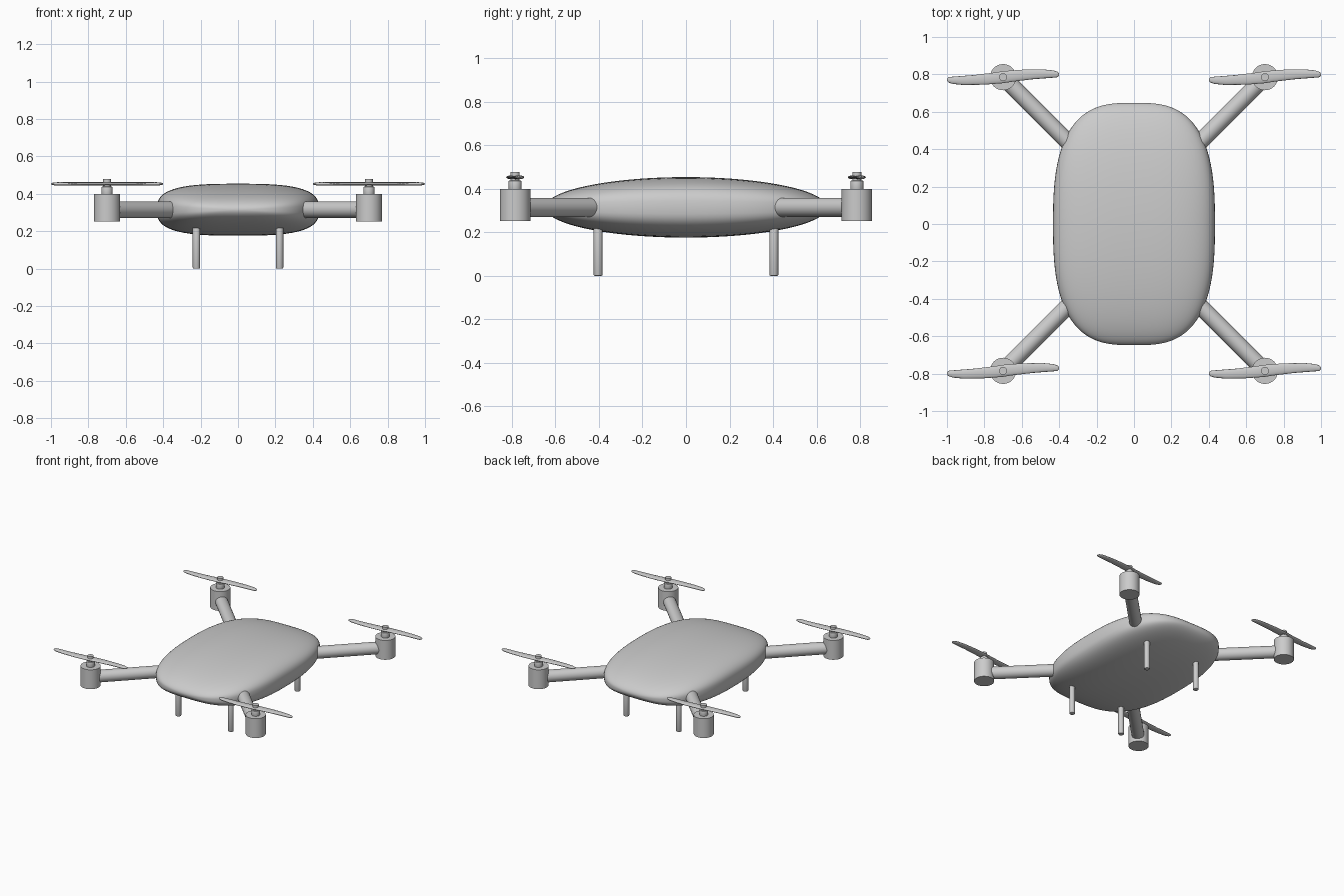
import bpy, bmesh, math
from mathutils import Vector

if "Cube" in bpy.data.objects:
    bpy.data.objects.remove(bpy.data.objects["Cube"])

CZ = 0.315                 # height of body and arm axis
MX, MY = 0.70, 0.785       # motor position


def finish(name, bm, angle=35):
    bmesh.ops.recalc_face_normals(bm, faces=bm.faces)
    me = bpy.data.meshes.new(name)
    bm.to_mesh(me)
    bm.free()
    ob = bpy.data.objects.new(name, me)
    bpy.context.collection.objects.link(ob)
    bpy.ops.object.select_all(action='DESELECT')
    ob.select_set(True)
    bpy.context.view_layer.objects.active = ob
    bpy.ops.object.shade_smooth_by_angle(angle=math.radians(angle))
    return ob


def rod(name, a, b, r, bevel=0.0):
    a, b = Vector(a), Vector(b)
    bm = bmesh.new()
    bmesh.ops.create_cone(bm, cap_ends=True, segments=32, radius1=r, radius2=r,
                          depth=(b - a).length)
    if bevel:
        rim = [e for e in bm.edges if abs(e.verts[0].co.z - e.verts[1].co.z) < 1e-5]
        bmesh.ops.bevel(bm, geom=rim, offset=bevel, segments=2, profile=0.5,
                        affect='EDGES')
    ob = finish(name, bm)
    ob.location = (a + b) / 2
    ob.rotation_euler = (b - a).to_track_quat('Z', 'Y').to_euler()
    return ob


def loft(bm, rings):
    for r0, r1 in zip(rings, rings[1:]):
        n = len(r0)
        for i in range(n):
            bm.faces.new((r0[i], r0[(i + 1) % n], r1[(i + 1) % n], r1[i]))
    bm.faces.new(rings[0])
    bm.faces.new(rings[-1])


def spow(v, e):
    return math.copysign(abs(v) ** e, v)


def body():
    # superelliptic sections lofted along y
    bm = bmesh.new()
    rings, n, m = [], 64, 64
    for j in range(n + 1):
        t = math.sin(math.radians(-89.3 + 178.6 * j / n))
        w = 0.433 * (1 - abs(t) ** 2.7) ** (1 / 3)
        h = 0.139 * (1 - t * t) ** 0.5
        ring = []
        for i in range(m):
            a = 2 * math.pi * i / m
            ring.append(bm.verts.new((w * spow(math.cos(a), 2 / 3), 0.648 * t,
                                      CZ + h * spow(math.sin(a), 2 / 3))))
        rings.append(ring)
    loft(bm, rings)
    finish("body", bm, 60)


# upper edge of the blade outline; the lower edge is its point reflection
EDGE = [(-0.30, -0.008), (-0.29, 0.001), (-0.16, 0.011), (-0.05, 0.024), (0, 0.032),
        (0.10, 0.040), (0.21, 0.042), (0.27, 0.036), (0.293, 0.028), (0.30, 0.018)]


def edge(x):
    for (x0, y0), (x1, y1) in zip(EDGE, EDGE[1:]):
        if x <= x1 + 1e-9:
            f = (x - x0) / (x1 - x0)
            return y0 + (y1 - y0) * f
    return EDGE[-1][1]


def propeller(name, x, y):
    # thin lens-shaped sections along the span, slightly pitched
    bm = bmesh.new()
    rings = []
    for j in range(41):
        u = -0.30 * math.cos(math.pi * j / 40)
        top, low = edge(u), -edge(-u)
        mid, half = (top + low) / 2, (top - low) / 2
        thick = 0.009 * min(1, half / 0.02)
        ring = []
        for i in range(16):
            a = 2 * math.pi * i / 16
            v = mid + half * math.cos(a)
            ring.append(bm.verts.new((u, v, thick * math.sin(a))))
        rings.append(ring)
    loft(bm, rings)
    finish(name, bm, 60).location = (x, y, 0.453)


body()
for sy, end in ((-1, "front"), (1, "back")):
    for sx, side in ((-1, "left"), (1, "right")):
        tag = f"{end}_{side}_"
        x, y = sx * MX, sy * MY
        # arm from inside the body to the motor
        rod(tag + "arm", (sx * 0.29, sy * (0.29 + MY - MX), CZ), (x, y, CZ), 0.044)
        # motor can, shaft collar, propeller and nut
        rod(tag + "motor", (x, y, 0.252), (x, y, 0.40), 0.07)
        rod(tag + "shaft", (x, y, 0.39), (x, y, 0.438), 0.03, 0.004)
        rod(tag + "nut", (x, y, 0.43), (x, y, 0.478), 0.021)
        propeller(tag + "propeller", x, y)
        # landing leg
        rod(tag + "leg", (sx * 0.222, sy * 0.404, 0), (sx * 0.222, sy * 0.404, 0.25),
            0.02, 0.005)
